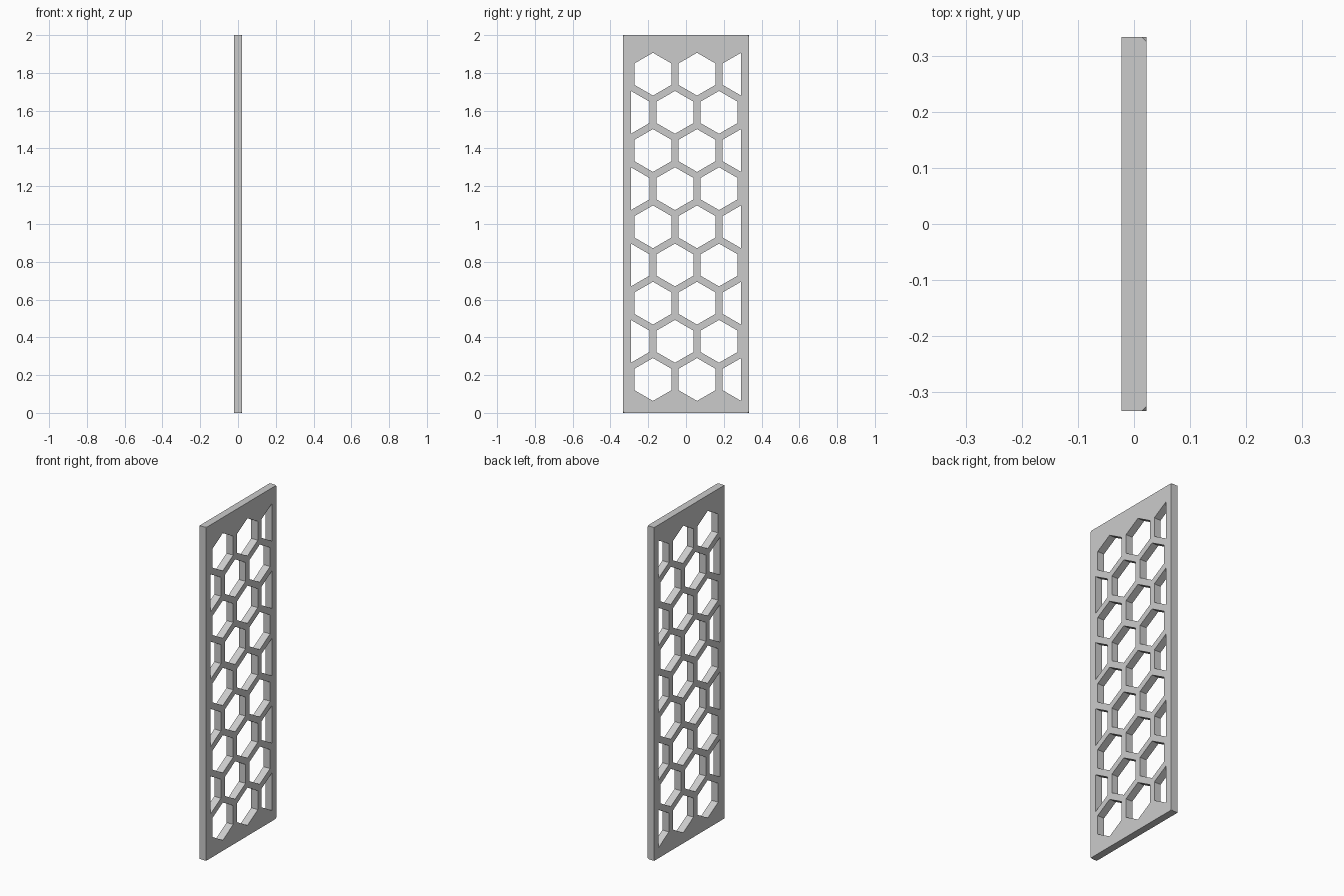
import bpy, bmesh, math
from mathutils import Matrix

cube = bpy.data.objects.get("Cube")
if cube:
    bpy.data.objects.remove(cube, do_unlink=True)

THICK, HALF_W, HEIGHT = 0.044, 0.333, 2.0
PITCH = 0.2333                        # spacing of neighbouring openings
RADIUS = 0.1133                       # opening, centre to corner
ROW = PITCH * math.sqrt(3) / 2
CLIP = 1.25 * PITCH                   # inner edge of the side borders
MID_Z = 0.985

grey = bpy.data.materials.new("light grey")
grey.use_nodes = True
colour = (0.6, 0.6, 0.6, 1)
grey.diffuse_color = colour
grey.node_tree.nodes["Principled BSDF"].inputs["Base Color"].default_value = colour


def make_object(name, bm):
    mesh = bpy.data.meshes.new(name)
    bm.to_mesh(mesh)
    bm.free()
    mesh.materials.append(grey)
    obj = bpy.data.objects.new(name, mesh)
    bpy.context.collection.objects.link(obj)
    return obj


# Solid panel with tiny clipped corners on the +x face
bm = bmesh.new()
bmesh.ops.create_cube(bm, size=1, matrix=Matrix.Translation((0, 0, HEIGHT / 2))
                      @ Matrix.Diagonal((THICK, 2 * HALF_W, HEIGHT, 1)))
corners = [v for v in bm.verts if v.co.x > 0]
bmesh.ops.bevel(bm, geom=corners, offset=0.008, segments=1, affect='VERTICES')
panel = make_object("honeycomb_panel", bm)


def add_prism(bm, cy, cz):
    """Hexagonal prism through the panel, flattened at the side borders."""
    ring = []
    for i in range(6):
        a = math.radians(90 + 60 * i)
        y = cy + RADIUS * math.cos(a)
        ring.append((max(-CLIP, min(CLIP, y)), cz + RADIUS * math.sin(a)))
    # Half openings keep only the corners on the inner side
    if abs(cy) > CLIP - 0.01:
        ring = [(y, z) for i, (y, z) in enumerate(ring)
                if i in (0, 3) or abs(y) < CLIP - 0.01]
    face = bm.faces.new([bm.verts.new((-THICK, y, z)) for y, z in ring])
    grown = bmesh.ops.extrude_face_region(bm, geom=[face])["geom"]
    bmesh.ops.translate(bm, vec=(2 * THICK, 0, 0),
                        verts=[g for g in grown if isinstance(g, bmesh.types.BMVert)])


# Staggered rows of openings, alternate rows mirrored left to right
bm = bmesh.new()
for row in range(-4, 5):
    side = 1 if row % 2 == 0 else -1
    for k in (-0.75, 0.25, 1.25):
        add_prism(bm, side * k * PITCH, MID_Z + row * ROW)
bmesh.ops.recalc_face_normals(bm, faces=bm.faces)
cutter = make_object("opening_cutter", bm)
cutter.hide_render = True
cutter.hide_viewport = True

cut = panel.modifiers.new("openings", 'BOOLEAN')
cut.operation = 'DIFFERENCE'
cut.solver = 'EXACT'
cut.object = cutter

# Bake the cut and drop the helper
bpy.context.view_layer.update()
baked = bpy.data.meshes.new_from_object(
    panel.evaluated_get(bpy.context.evaluated_depsgraph_get()))
panel.modifiers.clear()
panel.data = baked
bpy.data.objects.remove(cutter, do_unlink=True)
